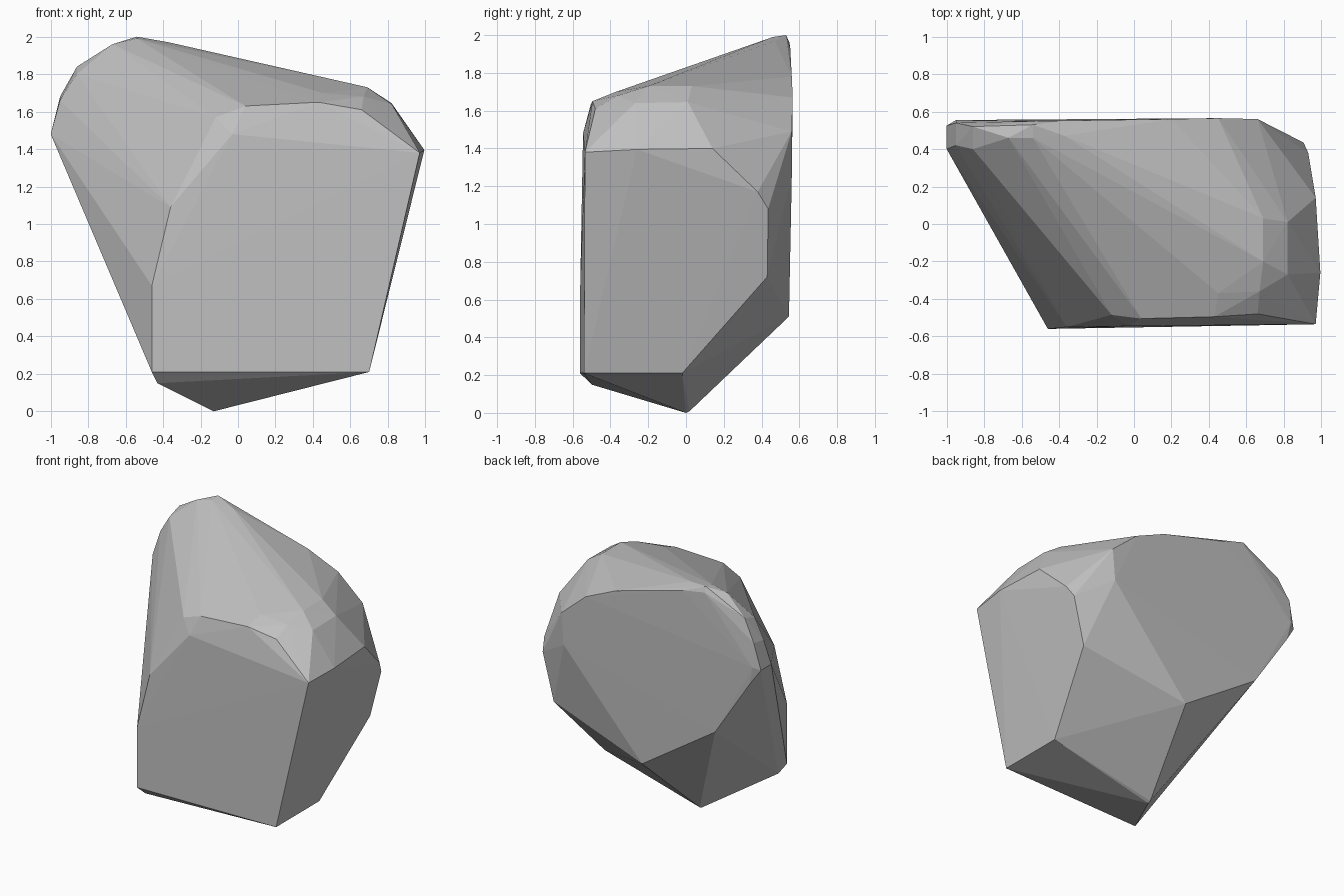
import bpy, bmesh

# Key corners of the chipped boulder, grouped by region; a convex hull makes the facets
base = [(-.13, 0, 0), (-.13, .02, .01), (-.43, -.5, .15), (-.46, -.56, .21),
        (.70, -.54, .21), (.70, -.02, .21)]
front = [(-.46, -.56, .67), (-.36, -.55, 1.09), (-.03, -.545, 1.48), (.97, -.535, 1.38)]
right = [(.815, .43, .72), (.905, .435, 1.08), (.93, .38, 1.17),
         (.97, .14, 1.40), (.995, -.26, 1.395)]
back = [(-.01, .545, .51), (.64, .56, 1.25), (.66, .56, 1.49), (.45, .565, 1.67),
        (.2, .56, 1.78), (-.36, .552, 1.93), (-.54, .548, 1.96), (-.95, .555, 1.50),
        (-.92, .55, 1.36), (-.63, .55, .92)]
left = [(-1, .40, 1.48), (-1, .525, 1.48), (-.95, .54, 1.68), (-.95, .42, 1.66),
        (-.86, .52, 1.84), (-.86, .40, 1.80)]
crown = [(-.54, .46, 1.99), (-.54, .53, 2.0), (-.67, .46, 1.96), (-.37, .47, 1.97)]
shoulder = [(-.12, -.485, 1.57), (.04, -.505, 1.63), (.43, -.495, 1.65), (.66, -.48, 1.61),
            (.45, -.37, 1.70), (.67, -.36, 1.68), (.69, -.2, 1.73), (.69, .03, 1.73),
            (.82, -.27, 1.64), (.82, .01, 1.645)]

bm = bmesh.new()
for p in base + front + right + back + left + crown + shoulder:
    bm.verts.new(p)
res = bmesh.ops.convex_hull(bm, input=bm.verts)
loose = [v for v in bm.verts if not v.link_faces]
bmesh.ops.delete(bm, geom=loose, context='VERTS')
bmesh.ops.recalc_face_normals(bm, faces=bm.faces)

mesh = bpy.data.meshes.new("boulder")
bm.to_mesh(mesh)
bm.free()

# Single stone colour, flat facets
stone = bpy.data.materials.new("stone grey")
stone.diffuse_color = (0.53, 0.53, 0.53, 1)
mesh.materials.append(stone)
boulder = bpy.data.objects.new("boulder", mesh)
bpy.context.collection.objects.link(boulder)
